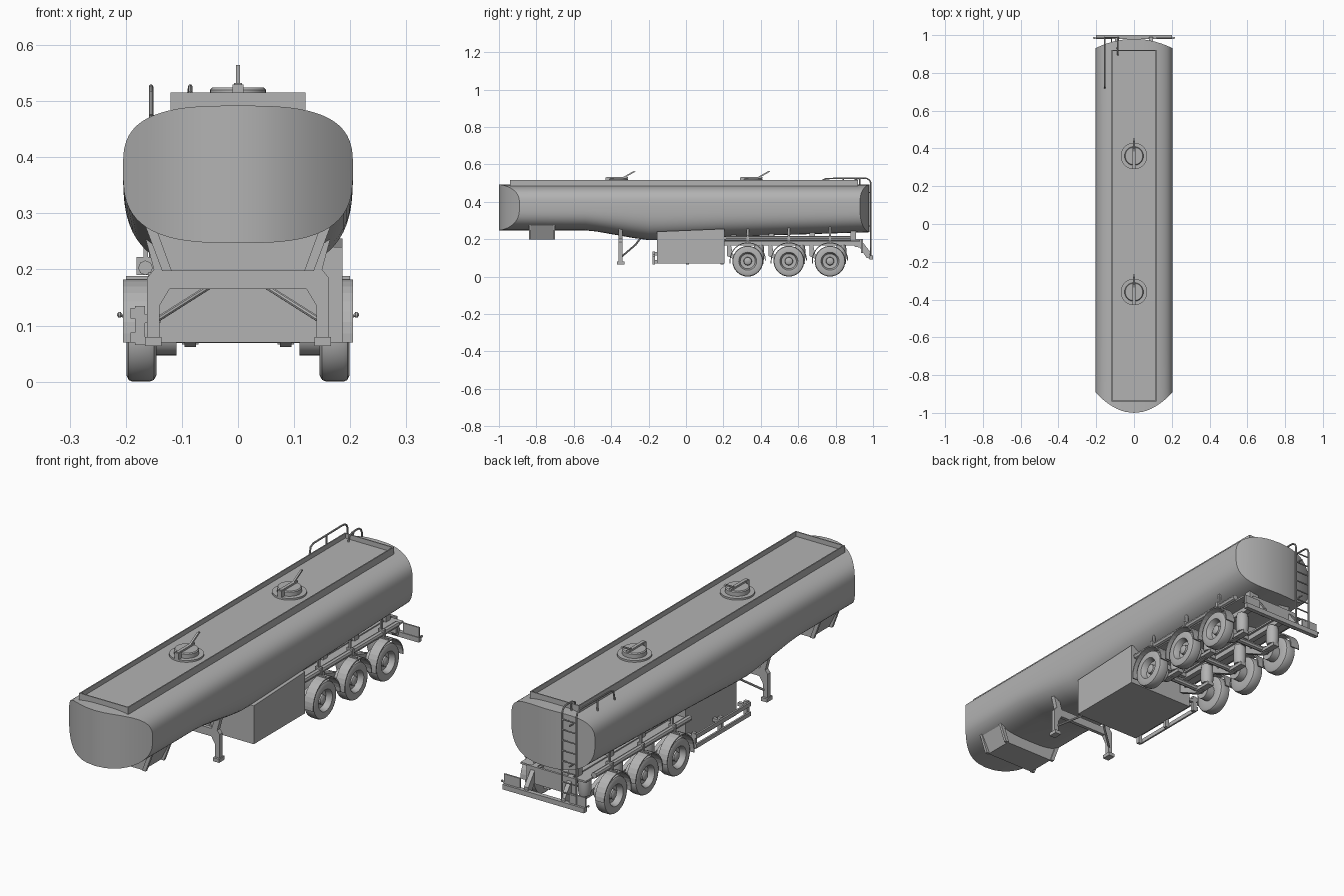
import bpy, bmesh, math
from math import sin, cos, pi

cube = bpy.data.objects.get("Cube")
if cube:
    bpy.data.objects.remove(cube, do_unlink=True)

grey = bpy.data.materials.new("plain_grey")
grey.use_nodes = True
grey.diffuse_color = (0.45, 0.45, 0.45, 1)
grey.node_tree.nodes["Principled BSDF"].inputs["Base Color"].default_value = (0.45, 0.45, 0.45, 1)


def finish(name, bm, mirror=False, smooth=True):
    bmesh.ops.recalc_face_normals(bm, faces=bm.faces[:])
    mesh = bpy.data.meshes.new(name)
    bm.to_mesh(mesh)
    bm.free()
    mesh.materials.append(grey)
    ob = bpy.data.objects.new(name, mesh)
    bpy.context.collection.objects.link(ob)
    if smooth:
        bpy.ops.object.select_all(action='DESELECT')
        ob.select_set(True)
        bpy.context.view_layer.objects.active = ob
        bpy.ops.object.shade_smooth_by_angle(angle=math.radians(35))
    if mirror:
        ob.modifiers.new("Mirror", 'MIRROR')
    return ob


def prism(name, pts, lo, hi, axis='y', mirror=False):
    """Extrude an outline along one axis."""
    bm = bmesh.new()
    place = {'x': lambda a, b, c: (c, a, b), 'y': lambda a, b, c: (a, c, b)}[axis]
    rings = [[bm.verts.new(place(a, b, c)) for a, b in pts] for c in (lo, hi)]
    n = len(pts)
    for ring in rings:
        bm.faces.new(ring)
    for i in range(n):
        j = (i + 1) % n
        bm.faces.new((rings[0][i], rings[0][j], rings[1][j], rings[1][i]))
    return finish(name, bm, mirror, False)


def box(name, x0, x1, y0, y1, z0, z1, mirror=False):
    return prism(name, [(x0, z0), (x1, z0), (x1, z1), (x0, z1)], y0, y1, 'y', mirror)


def lathe(name, profile, centre, axis='z', mirror=False, n=32):
    """Revolve (radius, height) points around an axis."""
    bm = bmesh.new()
    cx, cy, cz = centre
    rings = []
    for r, h in profile:
        ring = []
        for k in range(n):
            u, v = r * cos(2 * pi * k / n), r * sin(2 * pi * k / n)
            co = (cx + u, cy + v, cz + h) if axis == 'z' else (cx + h, cy + u, cz + v)
            ring.append(bm.verts.new(co))
        rings.append(ring)
    for a, b in zip(rings, rings[1:]):
        for k in range(n):
            j = (k + 1) % n
            bm.faces.new((a[k], a[j], b[j], b[k]))
    bm.faces.new(rings[0])
    bm.faces.new(rings[-1])
    return finish(name, bm, mirror)


def tube(name, pts, r, mirror=False):
    """Round bar along a path."""
    cu = bpy.data.curves.new(name, 'CURVE')
    cu.dimensions = '3D'
    cu.bevel_depth, cu.bevel_resolution, cu.use_fill_caps = r, 2, True
    sp = cu.splines.new('POLY')
    sp.points.add(len(pts) - 1)
    for p, co in zip(sp.points, pts):
        p.co = (*co, 1)
    tmp = bpy.data.objects.new(name + "_path", cu)
    bpy.context.collection.objects.link(tmp)
    bpy.context.view_layer.update()
    mesh = tmp.evaluated_get(bpy.context.evaluated_depsgraph_get()).to_mesh()
    bm = bmesh.new()
    bm.from_mesh(mesh)
    tmp.to_mesh_clear()
    bpy.data.objects.remove(tmp, do_unlink=True)
    return finish(name, bm, mirror)


# Tank shell: rounded section lofted along y, with a dropped belly and bowed ends
N = 64
stations = [(-1, .247), (-.54, .247), (-.48, .241), (-.28, .206), (-.2, .195),
            (-.12, .196), (.2, .212), (.98, .237)]
bm = bmesh.new()
rings = []
for s, (y, bottom) in enumerate(stations):
    ring = []
    for i in range(N):
        t = 2 * pi * i / N
        c, q = cos(t), sin(t)
        x = math.copysign(.205 * abs(c) ** .667, c)
        z = .38 + (.112 if q > 0 else .38 - bottom) * math.copysign(abs(q) ** .667, q)
        bow = (x / .205) ** 2
        yy = y + .11 * bow if s == 0 else y - .05 * bow if s == len(stations) - 1 else y
        ring.append(bm.verts.new((x, yy, z)))
    rings.append(ring)
for a, b in zip(rings, rings[1:]):
    for i in range(N):
        j = (i + 1) % N
        bm.faces.new((a[i], a[j], b[j], b[i]))
for ring in (rings[0], rings[-1]):
    for i in range(N // 2):
        ids = list(dict.fromkeys([i, i + 1, N - i - 1, (N - i) % N]))
        bm.faces.new([ring[k] for k in ids])
finish("tank_shell", bm)

# Spill rim on the roof
box("rim_side", .115, .12, -.94, .92, .475, .515, True)
box("rim_front", -.115, .115, -.94, -.935, .475, .515)
box("rim_back", -.115, .115, .915, .92, .475, .515)
box("roof_walkway", -.115, .115, -.935, .915, .478, .494)

# Hatches with clamp bar and lever
for y in (-.36, .36):
    lathe("hatch_flange", [(.07, .49), (.07, .502), (.05, .502), (.05, .52), (.046, .524)], (0, y, 0))
    box("hatch_bar", -.007, .007, y - .065, y + .05, .524, .532)
    box("hatch_hinge", -.01, .01, y - .07, y - .048, .495, .53)
    prism("hatch_lever", [(y + .02, .53), (y + .035, .53), (y + .092, .562), (y + .08, .564)],
          -.004, .004, 'x')

# Box under the nose with brackets
prism("nose_box", [(-.16, .275), (-.12, .197), (.12, .197), (.16, .275)], -.835, -.705)
for y in (-.84, -.712):
    prism("nose_bracket", [(.118, .197), (.135, .197), (.168, .285), (.15, .285)], y, y + .012,
          'y', True)

# Landing legs with cross beam and braces
prism("landing_leg", [(.14, .07), (.162, .07), (.162, .185), (.15, .2), (.17, .275),
                      (.145, .275), (.122, .2), (.122, .165), (.14, .135)], -.36, -.34, 'y', True)
box("landing_foot", .136, .166, -.37, -.33, .064, .08, True)
box("landing_beam", -.14, .14, -.358, -.342, .165, .2)
tube("landing_brace", [(.145, -.34, .11), (.05, -.27, .17), (.04, -.24, .21)], .005, True)

# Equipment cabinet and side guard
prism("cabinet", [(-.155, .07), (.205, .07), (.205, .255), (-.155, .24)], -.14, .186, 'x')
for z in (.07, .113):
    box("guard_rail", -.192, -.184, -.18, .2, z, z + .018)
for y in (-.18, .0, .185):
    box("guard_post", -.184, -.166, y, y + .015, .065, .135)
    box("guard_arm", -.184, -.138, y, y + .015, .105, .12)

# Chassis
box("chassis_beam", .075, .1, .2, .94, .165, .2, True)
box("chassis_flange", .065, .16, .2, .93, .187, .195, True)
for y in (.24, .44, .66, .88):
    box("cross_member", -.08, .08, y, y + .02, .17, .195)
    box("tank_saddle", .06, .11, y, y + .03, .195, .26, True)

# Hose tubes with clamps
tube("hose_tube", [(.165, .21, .203), (.165, .88, .203)], .013, True)
for y in (.33, .55, .77):
    box("tube_clamp", .15, .181, y - .006, y + .006, .19, .222, True)
    box("clamp_post", .16, .168, y - .006, y + .006, .215, .27, True)

# Axles, wheels, fenders and suspension
tyre = [(.04, .147), (.07, .145), (.079, .15), (.082, .158), (.082, .188), (.079, .195),
        (.07, .199), (.048, .198), (.045, .194), (.04, .172), (.022, .17), (.02, .186), (.014, .19)]
for y in (.33, .55, .77):
    lathe("wheel", tyre, (0, y, .082), 'x', True)
    tube("axle", [(-.15, y, .082), (.15, y, .082)], .013)
    lathe("brake_drum", [(.035, .11), (.035, .147)], (0, y, .082), 'x', True, 20)
    prism("trailing_arm", [(y - .11, .17), (y - .09, .17), (y - .08, .12), (y + .03, .085),
                           (y + .03, .062), (y - .01, .062), (y - .11, .11)], .075, .095, 'x', True)
    lathe("air_spring", [(.024, .08), (.028, .1), (.028, .145), (.024, .17)],
          (.085, y + .06, 0), 'z', True, 16)
    box("spring_seat", .07, .1, y, y + .085, .066, .08, True)
    arc = [math.radians(a) for a in range(0, 181, 12)]
    outer = [(y + .097 * cos(a), .086 + .097 * sin(a)) for a in arc]
    inner = [(y + .092 * cos(a), .086 + .092 * sin(a)) for a in reversed(arc)]
    prism("fender", outer + [(y - .097, .07), (y - .092, .07)] + inner, .16, .205, 'x', True)
    box("fender_stay", .1, .2, y - .004, y + .004, .18, .188, True)

# Rear bumper with lamp plates and markers
prism("bumper_arm", [(.9, .19), (.94, .19), (.99, .125), (.99, .095), (.965, .1), (.93, .155),
                     (.9, .16)], .08, .1, 'x', True)
box("bumper_bar", -.2, .2, .98, 1.0, .09, .112)
box("lamp_plate", .12, .2, .983, .99, .112, .155, True)
box("rear_panel", -.12, .12, .935, .945, .125, .2)
tube("marker_stalk", [(.195, .985, .11), (.208, .985, .118)], .002, True)
lathe("marker_lamp", [(.001, .206), (.005, .209), (.005, .213), (.001, .216)],
      (0, .985, .119), 'x', True, 12)

# Ladder and hand rails
for name, x, front in (("outer", -.155, .72), ("inner", -.085, .89)):
    path = [(x, .988, .11), (x, .988, .5), (x, .982, .515), (x, .968, .524), (x, .95, .526)]
    path += [(x, front + .03, .524), (x, front + .01, .515), (x, front, .475)]
    tube(name + "_ladder_rail", path, .004)
tube("grab_rail", [(-.09, .93, .49), (-.085, .93, .526)], .004)
tube("rail_post", [(-.155, .84, .47), (-.155, .84, .525)], .004)
for k in range(8):
    z = .15 + k * .046
    tube("rung", [(-.155, .988, z), (-.085, .988, z)], .003)
for z in (.27, .45):
    tube("ladder_stay", [(-.12, .988, z), (-.12, .95, z)], .003)
